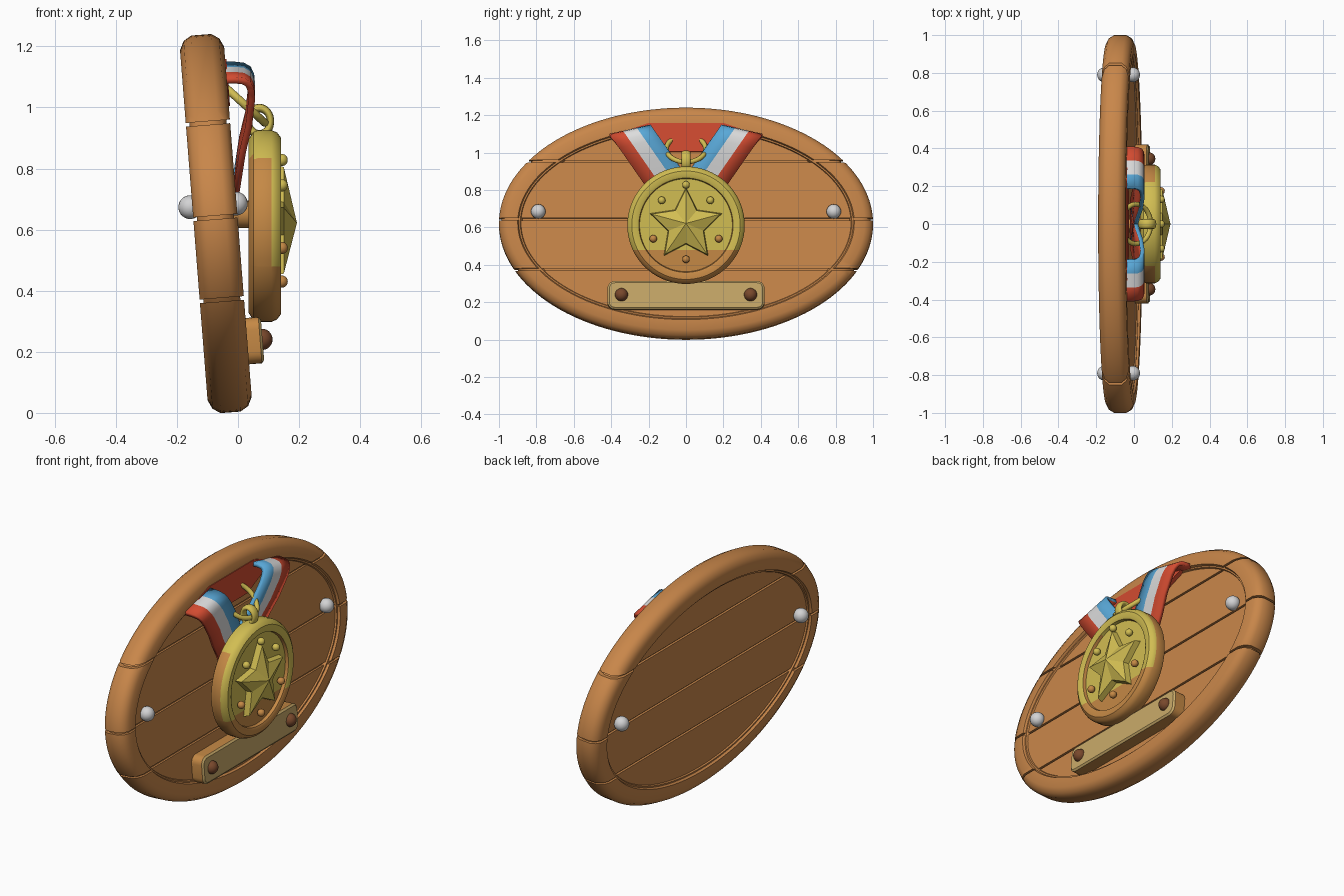
import bpy, bmesh, math
from mathutils import Matrix, Vector

if "Cube" in bpy.data.objects:
    bpy.data.objects.remove(bpy.data.objects["Cube"])


def material(name, rgb):
    m = bpy.data.materials.new(name)
    m.diffuse_color = (*rgb, 1)
    m.use_nodes = True
    m.node_tree.nodes["Principled BSDF"].inputs["Base Color"].default_value = m.diffuse_color
    return m


WOOD = material("wood", (0.58, 0.24, 0.068))
GOLD = material("gold", (0.64, 0.51, 0.085))
BRONZE = material("bronze", (0.56, 0.25, 0.06))
PLATE = material("pale_brass", (0.58, 0.40, 0.14))
RED = material("ribbon_red", (0.64, 0.07, 0.03))
WHITE = material("ribbon_white", (0.72, 0.72, 0.72))
BLUE = material("ribbon_blue", (0.10, 0.39, 0.68))
SILVER = material("silver", (0.65, 0.65, 0.66))
BROWN = material("dark_brown", (0.19, 0.065, 0.025))

# The whole board leans back by a few degrees
PIVOT = Vector((-0.072, 0, 0.62))
TILT = (Matrix.Translation(PIVOT) @ Matrix.Rotation(math.radians(-4.5), 4, 'Y')
        @ Matrix.Translation(-PIVOT))


def finish(name, bm, mats, tilt=False, rule=None, smooth=35, normals=True):
    if normals:
        bmesh.ops.recalc_face_normals(bm, faces=bm.faces)
    bm.normal_update()
    if rule:
        for f in bm.faces:
            f.material_index = rule(f.calc_center_median(), f.normal)
    me = bpy.data.meshes.new(name)
    bm.to_mesh(me)
    bm.free()
    for m in mats:
        me.materials.append(m)
    if smooth:
        me.shade_smooth()
        me.set_sharp_from_angle(angle=math.radians(smooth))
    ob = bpy.data.objects.new(name, me)
    bpy.context.collection.objects.link(ob)
    if tilt:
        ob.matrix_world = TILT
    return ob


def rings(sections, cz, n=96):
    """Stack of ellipses (x, half width y, half height z), capped at both ends."""
    bm = bmesh.new()
    loops = [[bm.verts.new((x, a * math.cos(2 * math.pi * i / n), cz + b * math.sin(2 * math.pi * i / n)))
              for i in range(n)] for x, a, b in sections]
    for p, q in zip(loops, loops[1:]):
        for i in range(n):
            k = (i + 1) % n
            bm.faces.new((p[i], p[k], q[k], q[i]))
    bm.faces.new(loops[0])
    bm.faces.new(loops[-1])
    bmesh.ops.recalc_face_normals(bm, faces=bm.faces)
    return bm


def prism(points, x0, x1):
    bm = bmesh.new()
    a = [bm.verts.new((x0, y, z)) for y, z in points]
    b = [bm.verts.new((x1, y, z)) for y, z in points]
    bm.faces.new(a)
    bm.faces.new(b)
    for i in range(len(a)):
        k = (i + 1) % len(a)
        bm.faces.new((a[i], a[k], b[k], b[i]))
    return bm


def ball(name, loc, r, mat, tilt=False):
    bm = bmesh.new()
    bmesh.ops.create_uvsphere(bm, u_segments=20, v_segments=12, radius=r,
                              matrix=Matrix.Translation(loc))
    finish(name, bm, [mat], tilt, smooth=60)


def torus(name, major, minor, matrix, mat, n=36, m=12):
    bm = bmesh.new()
    v = []
    for i in range(n):
        u = 2 * math.pi * i / n
        for j in range(m):
            w = 2 * math.pi * j / m
            r = major + minor * math.cos(w)
            v.append(bm.verts.new(matrix @ Vector((r * math.cos(u), r * math.sin(u), minor * math.sin(w)))))
    for i in range(n):
        for j in range(m):
            i2, j2 = (i + 1) % n, (j + 1) % m
            bm.faces.new((v[i * m + j], v[i2 * m + j], v[i2 * m + j2], v[i * m + j2]))
    finish(name, bm, [mat], smooth=80)


# Oval board: raised chamfered rim and recessed panel, split into four planks
BOARD = [(-0.02, 0.11), (0, 0.10), (0, 0.045), (-0.014, 0.016), (-0.04, 0), (-0.105, 0),
         (-0.131, 0.016), (-0.145, 0.045), (-0.145, 0.10), (-0.125, 0.11)]
CUTS = [-1, 0.37, 0.64, 0.95, 2]
GAP = 0.006
for i in range(4):
    bm = rings([(x, 1 - d, 0.62 - d) for x, d in BOARD], 0.62, 128)
    for z, s in ((CUTS[i] + GAP, -1), (CUTS[i + 1] - GAP, 1)):
        bmesh.ops.bisect_plane(bm, geom=bm.verts[:] + bm.edges[:] + bm.faces[:], dist=1e-5,
                               plane_co=(0, 0, z), plane_no=(0, 0, s), clear_outer=True)
        bmesh.ops.holes_fill(bm, edges=[e for e in bm.edges if e.is_boundary], sides=0)
    finish(f"plank_{i + 1}", bm, [WOOD], True)

# Core that closes the grooves between planks
finish("board_core", rings([(x + (-0.012 if x > -0.07 else 0.012), 1 - d - 0.014, 0.62 - d - 0.014)
                            for x, d in BOARD], 0.62, 128), [WOOD], True)

# Nail heads on both faces, name plate rivets
for s in (-1, 1):
    ball("nail_front", (-0.002, s * 0.79, 0.68), 0.039, SILVER, True)
    ball("nail_back", (-0.152, s * 0.79, 0.68), 0.039, SILVER, True)
    ball("plate_rivet", (0.048, s * 0.345, 0.23), 0.035, BROWN, True)

# Blank plate with rounded corners
pts = []
for k, (sy, sz) in enumerate(((1, 1), (-1, 1), (-1, -1), (1, -1))):
    for j in range(6):
        a = math.radians(90 * k + 18 * j)
        pts.append((sy * 0.38 + 0.04 * math.cos(a), 0.228 + sz * 0.036 + 0.04 * math.sin(a)))
bm = prism(pts, -0.03, 0.042)
bm.normal_update()
front = [f for f in bm.faces if min(v.co.x for v in f.verts) > 0.04]
bmesh.ops.inset_region(bm, faces=front, thickness=0.01)
for v in front[0].verts:
    v.co.x = 0.05
finish("blank_plate", bm, [PLATE, BRONZE], True, lambda c, n: 0 if n.x > 0.4 else 1)

# Ribbon back piece lying on the board
finish("ribbon_back", prism([(-0.36, 1.10), (-0.2, 1.155), (0.2, 1.155), (0.36, 1.10),
                             (0.12, 1.0), (-0.12, 1.0)], -0.03, 0.004), [RED], True, smooth=0)

# Two striped straps folding over the top and running behind the medal
PATH = [(-0.06, 0), (-0.01, 0), (0.02, 0.004), (0.042, 0.02), (0.053, 0.05), (0.056, 0.09),
        (0.046, 0.2), (0.026, 0.3), (0.0, 0.5)]
for s, side in ((1, "left"), (-1, "right")):
    bm = bmesh.new()
    grid = [[bm.verts.new((x, s * (-0.41 + 0.22 * j / 3 + 0.57 * t), 1.10 + 0.05 * j / 3 - 0.82 * t))
             for j in range(4)] for x, t in PATH]
    for p, q in zip(grid, grid[1:]):
        for j in range(3):
            quad = [p[j], q[j], q[j + 1], p[j + 1]]
            f = bm.faces.new(quad if s > 0 else quad[::-1])
            f.material_index = 2 - j
    ob = finish("ribbon_" + side, bm, [BLUE, WHITE, RED], normals=False, smooth=40)
    mod = ob.modifiers.new("thickness", 'SOLIDIFY')
    mod.thickness = 0.022
    mod.offset = -1
    mod.material_offset = 2

# Medal disc: raised rim, gold on the upper front, bronze below and on the side
CZ = 0.612
bm = rings([(x, r, r) for x, r in ((0.035, 0.285), (0.05, 0.308), (0.065, 0.314), (0.11, 0.314), (0.128, 0.306),
                                   (0.14, 0.29), (0.14, 0.262), (0.135, 0.252), (0.118, 0.248))], CZ, 72)
bmesh.ops.bisect_plane(bm, geom=bm.verts[:] + bm.edges[:] + bm.faces[:], dist=1e-5,
                       plane_co=(0, 0, 0.48), plane_no=(0, 0, 1))
finish("medal_disc", bm, [GOLD, BRONZE], rule=lambda c, n: 0 if (n.x > 0.25 and c.z > 0.48) or c.z > 0.84 else 1)

# Faceted star
bm = bmesh.new()
edge, base = [], []
for i in range(10):
    a = math.pi / 2 + i * math.pi / 5
    r = 0.103 if i % 2 else 0.205
    y, z = r * math.cos(a), r * math.sin(a)
    base.append(bm.verts.new((0.11, y, CZ + z)))
    edge.append(bm.verts.new((0.15, y * 0.94, CZ + z * 0.94)))
tip = bm.verts.new((0.193, 0, CZ + 0.01))
for i in range(10):
    k = (i + 1) % 10
    bm.faces.new((base[i], base[k], edge[k], edge[i]))
    bm.faces.new((edge[i], edge[k], tip))
bm.faces.new(base)
finish("star", bm, [GOLD], smooth=0)

# Beads around the star
for y, z in ((0, 0.828), (0.13, 0.745), (-0.13, 0.745), (0.175, 0.54), (-0.175, 0.54), (0, 0.43)):
    ball("medal_bead", (0.143, y, z), 0.02, GOLD if z > 0.6 else BRONZE)

# Hanging ring, bail and the post behind the medal
torus("hanging_ring", 0.105, 0.013, Matrix.Translation((0.01, 0, 1.02))
      @ Matrix.Rotation(math.radians(42), 4, 'Y'), GOLD)
torus("medal_bail", 0.043, 0.014, Matrix.Translation((0.07, 0, 0.955)) @ Matrix.Diagonal((0.85, 1.8, 1, 1))
      @ Matrix.Rotation(math.pi / 2, 4, 'X'), GOLD)
finish("medal_post", rings([(-0.06, 0.045, 0.045), (0.05, 0.045, 0.045)], 0.65, 24), [BRONZE])
